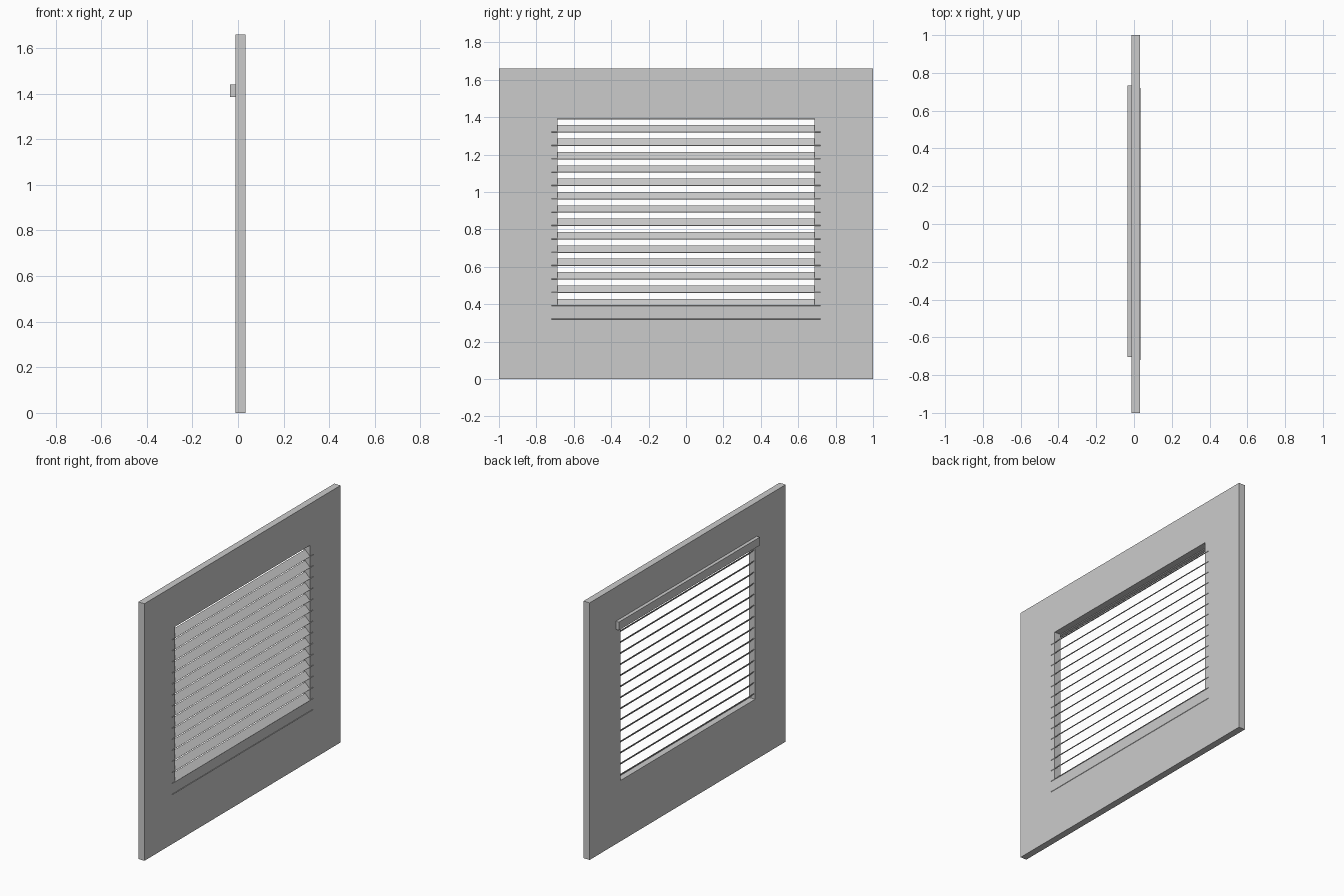
import bpy, bmesh, math
from mathutils import Vector

if "Cube" in bpy.data.objects:
    bpy.data.objects.remove(bpy.data.objects["Cube"])


def make_object(name, bm):
    bmesh.ops.recalc_face_normals(bm, faces=bm.faces)
    mesh = bpy.data.meshes.new(name)
    bm.to_mesh(mesh)
    bm.free()
    obj = bpy.data.objects.new(name, mesh)
    bpy.context.collection.objects.link(obj)
    return obj


def box(name, center, size, tilt=0.0):
    bm = bmesh.new()
    bmesh.ops.create_cube(bm, size=1)
    bmesh.ops.scale(bm, vec=size, verts=bm.verts)
    obj = make_object(name, bm)
    obj.location = center
    obj.rotation_euler.y = tilt
    return obj


# wall panel: rectangular ring extruded through its thickness
X_BACK, X_FRONT = -0.012, 0.032
bm = bmesh.new()


def rectangle(half_width, z0, z1):
    return [bm.verts.new((X_BACK, y, z)) for y, z in
            ((-half_width, z0), (half_width, z0), (half_width, z1), (-half_width, z1))]


outer = rectangle(1.0, 0.0, 1.66)
inner = rectangle(0.688, 0.393, 1.392)
ring = [bm.faces.new((outer[i], outer[(i + 1) % 4], inner[(i + 1) % 4], inner[i]))
        for i in range(4)]
ext = bmesh.ops.extrude_face_region(bm, geom=ring, use_keep_orig=True)
moved = [g for g in ext["geom"] if isinstance(g, bmesh.types.BMVert)]
bmesh.ops.translate(bm, vec=Vector((X_FRONT - X_BACK, 0, 0)), verts=moved)
make_object("wall_panel", bm)

# head rail on the back, just above the opening
box("head_rail", (-0.023, 0.014, 1.413), (0.022, 1.438, 0.053))

# tilted slats, lower edge just proud of the front face
COUNT, TOP, PITCH = 15, 1.337, 0.0714
for i in range(COUNT):
    box(f"slat_{i + 1:02d}", (0.0142, 0, TOP - i * PITCH),
        (0.052, 1.44, 0.004), math.radians(45))
